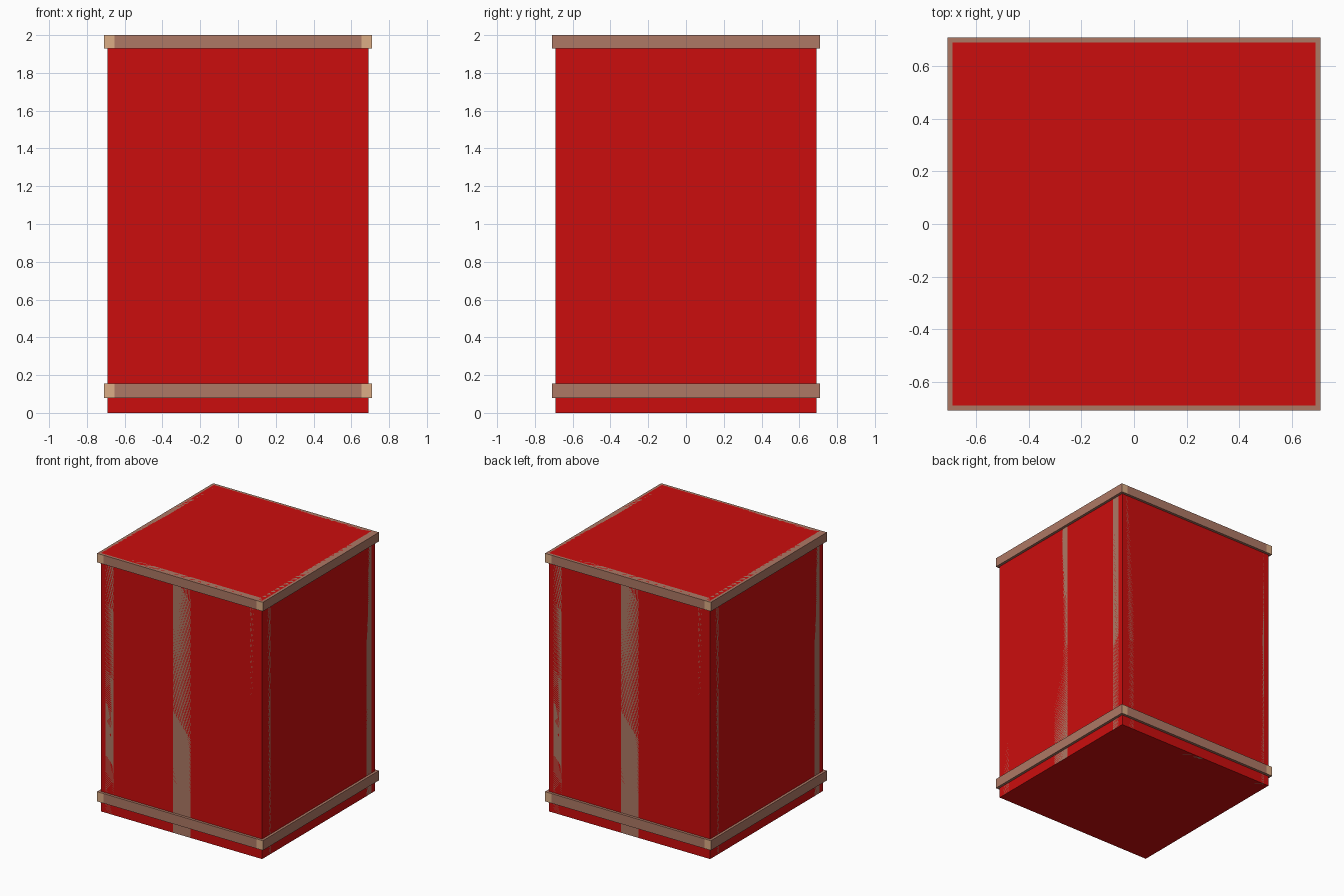
import bpy

if "Cube" in bpy.data.objects:
    bpy.data.objects.remove(bpy.data.objects["Cube"])

W = 0.69      # half width of the red body
R = 0.71      # half width over the rails
T = 0.055     # timber thickness
H = 2.0


def material(name, color):
    m = bpy.data.materials.new(name)
    m.diffuse_color = color
    m.use_nodes = True
    m.node_tree.nodes["Principled BSDF"].inputs["Base Color"].default_value = m.diffuse_color
    return m


red = material("red_paint", (0.6, 0.004, 0.004, 1))
wood = material("wood", (0.6, 0.35, 0.24, 1))
pale = material("pale_wood", (0.72, 0.42, 0.24, 1))
brown = material("brown_wood", (0.42, 0.19, 0.13, 1))


def box(name, lo, hi, mat):
    bpy.ops.mesh.primitive_cube_add(size=1)
    o = bpy.context.object
    o.name = name
    size = [b - a for a, b in zip(lo, hi)]
    mid = [(a + b) / 2 for a, b in zip(lo, hi)]
    for v in o.data.vertices:
        v.co = [m + c * s for m, c, s in zip(mid, v.co, size)]
    o.data.materials.append(mat)
    return o


# Red box body
box("body", (-W, -W, 0), (W, W, H), red)

# Upper and lower rails: full-length side rails, front and back rails between them
for level, z0, z1 in (("lower", 0.08, 0.155), ("upper", 1.93, H)):
    for s, side in ((-1, "left"), (1, "right")):
        x0, x1 = sorted((s * R, s * (R - T)))
        rail = box(f"{level}_{side}_rail", (x0, -R, z0), (x1, R, z1), brown)
        # Pale end grain on the cut ends
        rail.data.materials.append(pale)
        for p in rail.data.polygons:
            if abs(p.normal.y) > 0.9:
                p.material_index = 1
    for s, side in ((-1, "front"), (1, "back")):
        y0, y1 = sorted((s * R, s * (R - T)))
        box(f"{level}_{side}_rail", (-R + T, y0, z0), (R - T, y1, z1), brown)

# Upright battens set flush into each wall: one in the middle, one near each corner
for s in (-1, 1):
    d0, d1 = sorted((s * W, s * (W - T)))
    for a, b in ((-0.65, -0.585), (-0.075, 0.075), (0.585, 0.65)):
        box("wall_batten", (a, d0, 0.0), (b, d1, 1.95), brown)
        box("side_wall_batten", (d0, a, 0.0), (d1, b, 1.95), brown)
